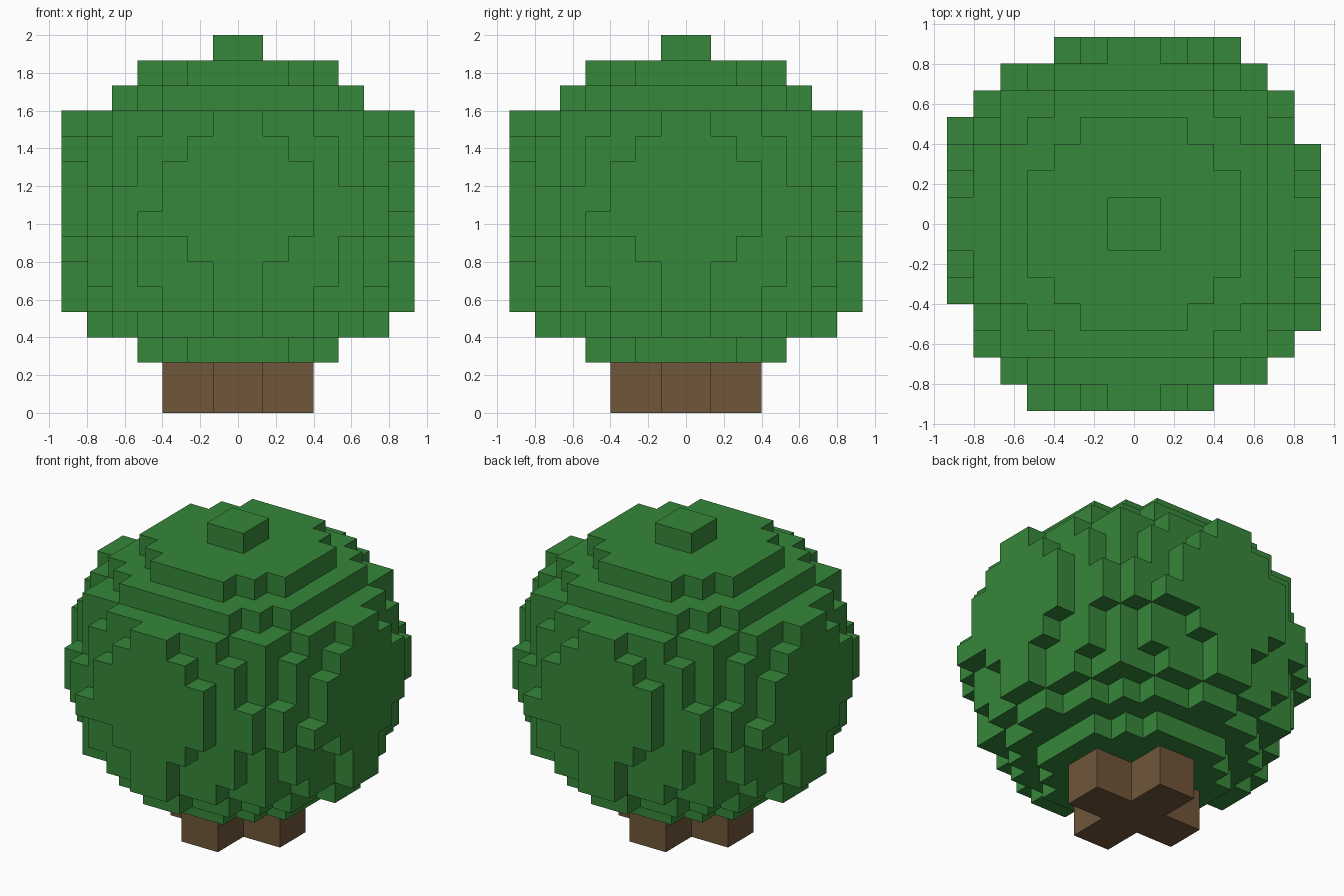
import bpy
import bmesh
from mathutils import Vector

default_cube = bpy.data.objects.get("Cube")
if default_cube:
    bpy.data.objects.remove(default_cube, do_unlink=True)

U = 2 / 15  # block size


def make_material(name, colour):
    mat = bpy.data.materials.new(name)
    mat.use_nodes = True
    mat.diffuse_color = (*colour, 1)
    bsdf = mat.node_tree.nodes["Principled BSDF"]
    bsdf.inputs["Base Color"].default_value = (*colour, 1)
    bsdf.inputs["Roughness"].default_value = 0.9
    return mat


def layer_blocks(depths, level):
    """Blocks of one level, from the half depth of each column out from the middle."""
    return {(sx, sy, level)
            for col, depth in enumerate(depths)
            for row in range(depth)
            for sx in (col, -col - 1)
            for sy in (row, -row - 1)}


def build_shell(name, blocks, solid, mat):
    """Make the faces of the blocks that no other solid block covers."""
    bm = bmesh.new()
    for block in sorted(blocks):
        centre = Vector(block) + Vector((0.5, 0.5, 0.5))
        for axis in range(3):
            for sign in (-1, 1):
                neighbour = list(block)
                neighbour[axis] += sign
                if tuple(neighbour) in solid:
                    continue
                normal, a, b = Vector(), Vector(), Vector()
                normal[axis] = sign / 2
                a[(axis + 1) % 3] = 0.5
                b[(axis + 2) % 3] = sign / 2
                corners = (-a - b, a - b, a + b, b - a)
                bm.faces.new([bm.verts.new((centre + normal + c) * U) for c in corners])
    bmesh.ops.remove_doubles(bm, verts=bm.verts, dist=U / 100)
    mesh = bpy.data.meshes.new(name)
    bm.to_mesh(mesh)
    bm.free()
    mesh.materials.append(mat)
    obj = bpy.data.objects.new(name, mesh)
    bpy.context.collection.objects.link(obj)
    return obj


# Cross-shaped trunk, two blocks tall
trunk = set()
for level in range(2):
    trunk |= layer_blocks("311" and (3, 1, 1), level)

# Round leaf canopy, one row per level from the bottom up
canopy_layers = [
    (4, 4, 3, 2),
    (6, 5, 5, 4, 3, 1),
    (7, 6, 6, 5, 5, 3, 1),
    (7, 6, 6, 6, 5, 4, 1),
    (7, 7, 6, 6, 5, 4, 2),
    (7, 7, 7, 6, 6, 5, 3),
    (7, 7, 7, 6, 6, 5, 3),
    (7, 7, 7, 6, 5, 4, 3),
    (7, 7, 6, 6, 5, 4, 2),
    (7, 6, 6, 5, 5, 3, 1),
    (5, 5, 5, 4, 3),
    (4, 4, 3, 2),
    (1,),
]
canopy = set()
for i, depths in enumerate(canopy_layers):
    canopy |= layer_blocks(depths, i + 2)

# One stray leaf block on each side, turned around the trunk
x, y = -4, -7
for _ in range(4):
    canopy.add((x, y, 7))
    x, y = -y - 1, x

solid = trunk | canopy
build_shell("trunk", trunk, solid, make_material("bark_brown", (0.162, 0.093, 0.042)))
build_shell("leaf_canopy", canopy, solid, make_material("leaf_green", (0.037, 0.242, 0.042)))
